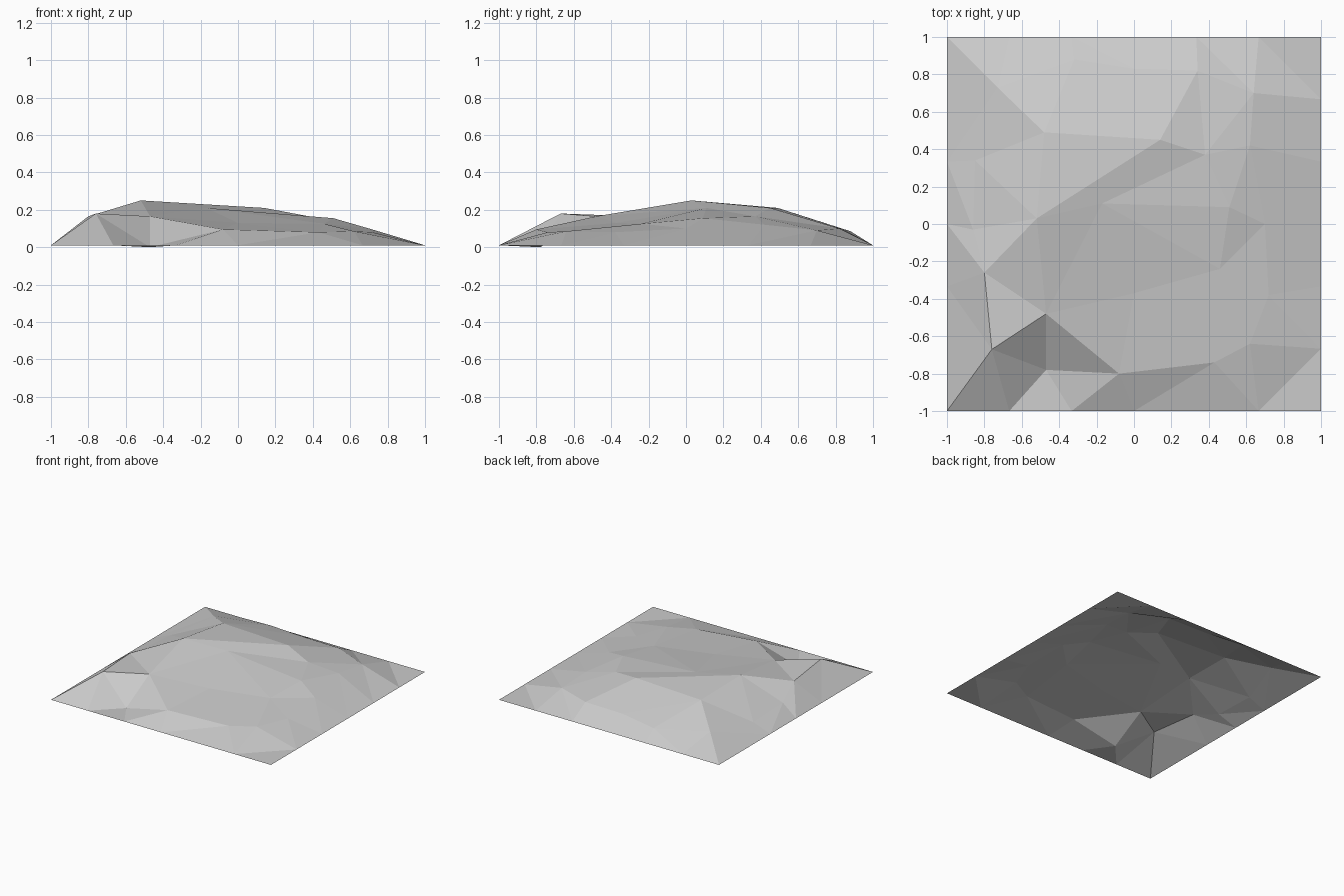
import bpy
import bmesh

cube = bpy.data.objects.get("Cube")
if cube:
    bpy.data.objects.remove(cube, do_unlink=True)

CELLS = 6
EDGE_Z = 0.01

# Hill points, one row per grid line from front to back
HILLS = [
    [(-.76, -.67, .18), (-.47, -.78, 0), (-.08, -.80, .095), (.43, -.74, .08), (.62, -.64, .085)],
    [(-.80, -.26, .165), (-.47, -.48, .165), (0, -.37, .13), (.46, -.24, .125), (.72, -.38, .08)],
    [(-.86, -.03, .09), (-.52, .03, .25), (-.17, .11, .21), (.51, .09, .155), (.70, 0, .10)],
    [(-.85, .34, .07), (-.48, .49, .21), (.14, .45, .21), (.38, .37, .165), (.62, .42, .12)],
    [(-.73, .73, .11), (-.32, .88, .085), (0, .83, .10), (.34, .82, .10), (.64, .70, .09)],
]

# Direction of the fold across each grid cell, R rising or F falling to the right
FOLDS = ["RRRRFR", "FRFFFF", "FRRFRF", "FFRRRF", "RFRRRF", "FFFFFF"]


def point(row, col):
    """Flat straight border around the uneven hill points."""
    if 0 < row < CELLS and 0 < col < CELLS:
        return HILLS[row - 1][col - 1]
    return (2 * col / CELLS - 1, 2 * row / CELLS - 1, EDGE_Z)


# Terrain sheet
bm = bmesh.new()
grid = [[bm.verts.new(point(r, c)) for c in range(CELLS + 1)]
        for r in range(CELLS + 1)]
for r, folds in enumerate(FOLDS):
    for c, fold in enumerate(folds):
        a, b = grid[r][c], grid[r][c + 1]
        d, e = grid[r + 1][c], grid[r + 1][c + 1]
        if fold == "R":
            triangles = ((a, b, e), (a, e, d))
        else:
            triangles = ((a, b, d), (b, e, d))
        for tri in triangles:
            bm.faces.new(tri)

mesh = bpy.data.meshes.new("terrain")
bm.to_mesh(mesh)
bm.free()
terrain = bpy.data.objects.new("terrain", mesh)
bpy.context.collection.objects.link(terrain)

# Plain grey ground
grey = bpy.data.materials.new("light_grey")
grey.use_nodes = True
colour = (0.6, 0.6, 0.6, 1)
grey.diffuse_color = colour
shader = next(n for n in grey.node_tree.nodes if n.type == "BSDF_PRINCIPLED")
shader.inputs["Base Color"].default_value = colour
mesh.materials.append(grey)
